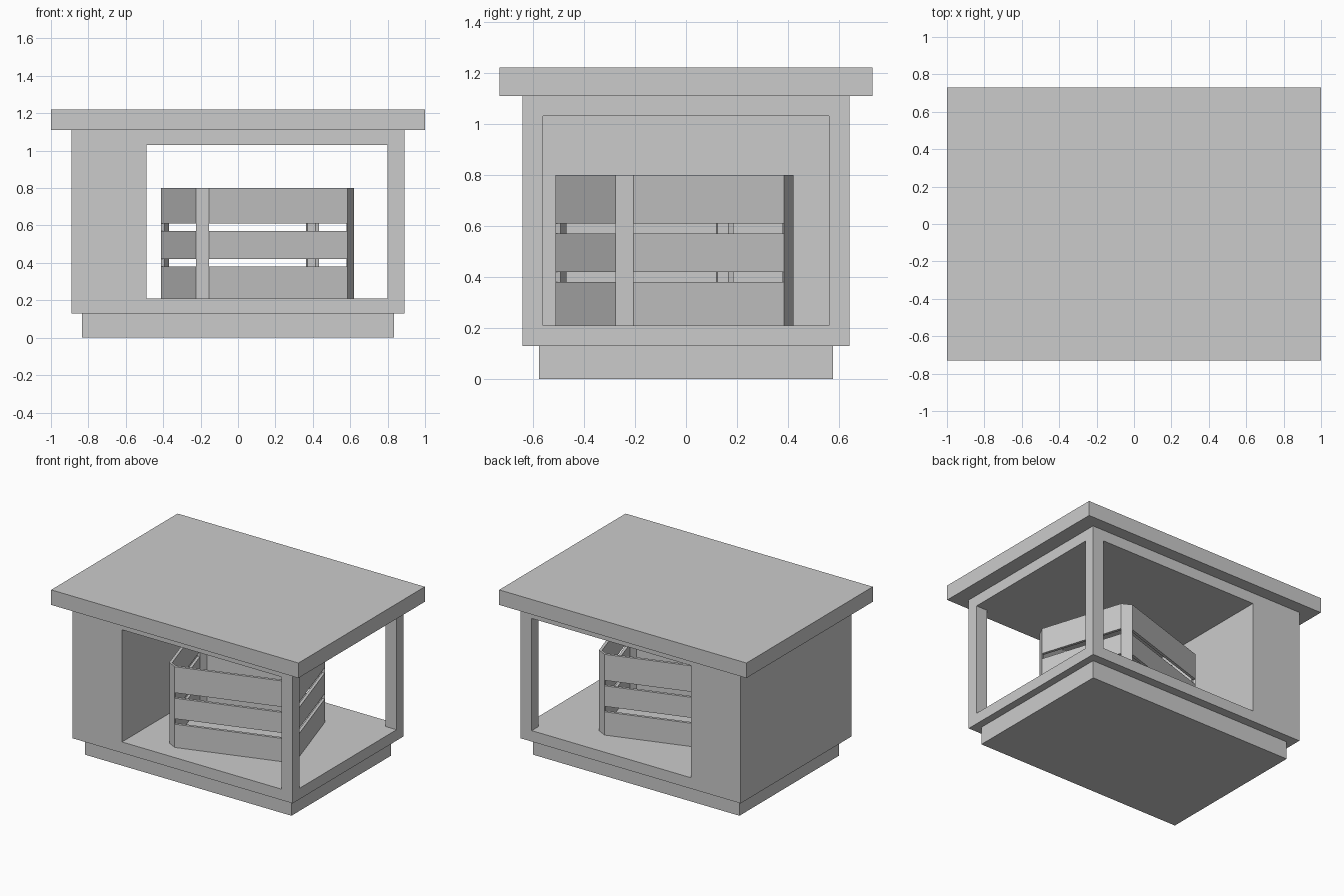
import bpy, bmesh, math
from mathutils import Matrix

if "Cube" in bpy.data.objects:
    bpy.data.objects.remove(bpy.data.objects["Cube"])


def prism(name, outline, z0, z1, matrix=Matrix()):
    """Extrude a counter-clockwise xy outline from z0 to z1."""
    bm = bmesh.new()
    face = bm.faces.new([bm.verts.new((x, y, z0)) for x, y in outline])
    ext = bmesh.ops.extrude_face_region(bm, geom=[face])
    verts = [g for g in ext["geom"] if isinstance(g, bmesh.types.BMVert)]
    bmesh.ops.translate(bm, verts=verts, vec=(0, 0, z1 - z0))
    bmesh.ops.recalc_face_normals(bm, faces=bm.faces)
    mesh = bpy.data.meshes.new(name)
    bm.to_mesh(mesh)
    bm.free()
    ob = bpy.data.objects.new(name, mesh)
    ob.matrix_world = matrix
    bpy.context.collection.objects.link(ob)
    return ob


def rect(x0, x1, y0, y1):
    return [(x0, y0), (x1, y0), (x1, y1), (x0, y1)]


# Plinth and overhanging roof
prism("plinth", rect(-0.835, 0.835, -0.575, 0.575), 0, 0.13)
prism("roof", rect(-1, 1, -0.73, 0.73), 1.11, 1.22)

# Body: solid left end, open on front, back and right with two corner posts
body = prism("shelter_body", rect(-0.89, 0.89, -0.64, 0.64), 0.13, 1.11)
cutter = prism("opening_cutter", [
    (-0.49, -0.8), (0.80, -0.8), (0.80, -0.56), (1.1, -0.56),
    (1.1, 0.56), (0.80, 0.56), (0.80, 0.8), (-0.49, 0.8)], 0.21, 1.03)
cutter.hide_render = True
cutter.display_type = 'WIRE'
cut = body.modifiers.new("openings", 'BOOLEAN')
cut.operation = 'DIFFERENCE'
cut.solver = 'EXACT'
cut.object = cutter

# Turned crate with chamfered corner boards and three rows of slats
crate = Matrix.Translation((0.105, -0.045, 0)) @ Matrix.Rotation(math.radians(17.6), 4, 'Z')
HX, HY, C, T = 0.443, 0.365, 0.055, 0.02
BOTTOM, TOP = 0.21, 0.80
rows = [(BOTTOM, 0.38), (0.42, 0.57), (0.61, TOP)]

for sx in (-1, 1):
    for sy in (-1, 1):
        pts = [(HX, HY - C), (HX - C, HY), (HX - C, HY - T), (HX - T, HY - C)]
        prism("crate_corner", [(sx * x, sy * y) for x, y in pts], BOTTOM, TOP, crate)

for z0, z1 in rows:
    for s in (-1, 1):
        long_y = sorted((s * HY, s * (HY - T)))
        short_x = sorted((s * HX, s * (HX - T)))
        prism("crate_long_slat", rect(C - HX, HX - C, *long_y), z0, z1, crate)
        prism("crate_short_slat", rect(*short_x, C - HY, HY - C), z0, z1, crate)
